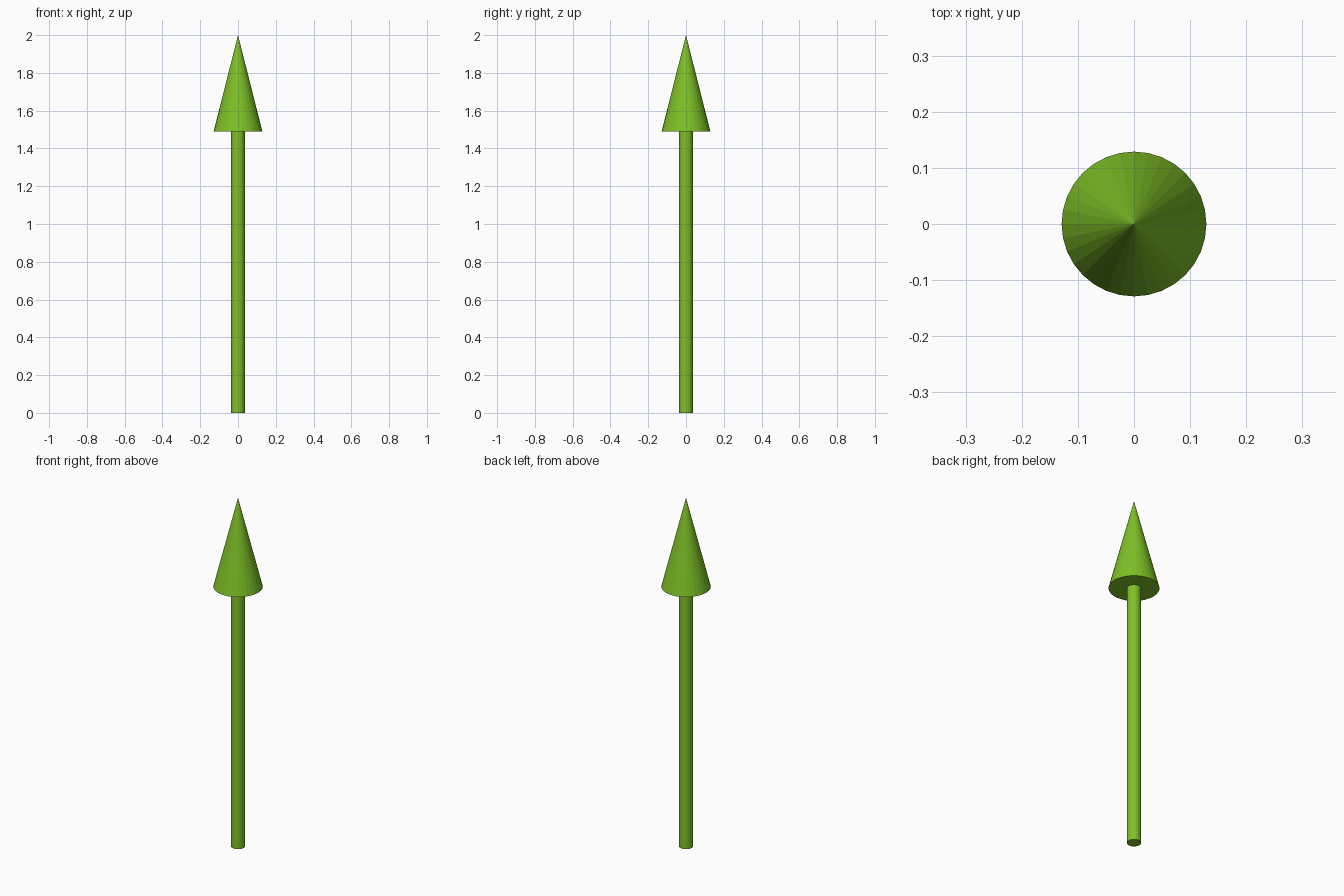
import bpy

if "Cube" in bpy.data.objects:
    bpy.data.objects.remove(bpy.data.objects["Cube"])

SIDES = 32
HEIGHT = 2.0
HEAD_BASE = 1.49

green = bpy.data.materials.new("green")
green.diffuse_color = (0.21, 0.53, 0.02, 1.0)
green.use_nodes = True
green.node_tree.nodes["Principled BSDF"].inputs["Base Color"].default_value = green.diffuse_color


def add_cone(name, r_bottom, r_top, z0, z1):
    """Flat-sided cone or cylinder standing between two heights."""
    bpy.ops.mesh.primitive_cone_add(
        vertices=SIDES, radius1=r_bottom, radius2=r_top,
        depth=z1 - z0, location=(0, 0, (z0 + z1) / 2))
    obj = bpy.context.object
    obj.name = name
    obj.data.materials.append(green)
    return obj


# Straight round shaft
add_cone("shaft", 0.036, 0.036, 0.0, HEAD_BASE)

# Pointed arrow head with a closed base
add_cone("arrow_head", 0.129, 0.0, HEAD_BASE, HEIGHT)
